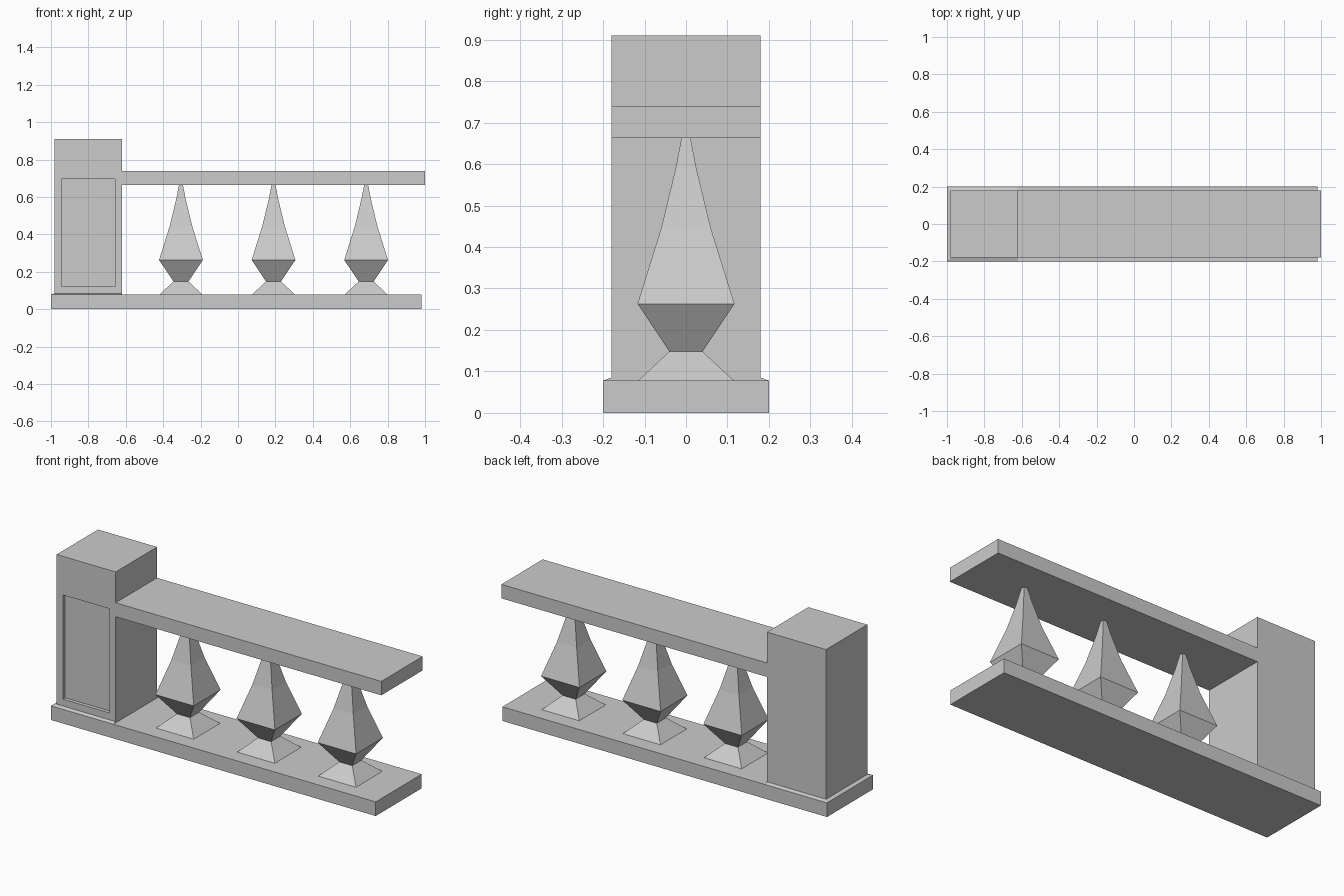
import bpy
import bmesh

if "Cube" in bpy.data.objects:
    bpy.data.objects.remove(bpy.data.objects["Cube"])


def loft(name, rings):
    """Stack of rectangles (x0, x1, half_y, z) joined into a closed solid."""
    bm = bmesh.new()
    loops = [[bm.verts.new(p) for p in ((a, -h, z), (b, -h, z), (b, h, z), (a, h, z))]
             for a, b, h, z in rings]
    for lo, hi in zip(loops, loops[1:]):
        for i in range(4):
            j = (i + 1) % 4
            bm.faces.new((lo[i], lo[j], hi[j], hi[i]))
    bm.faces.new(loops[0][::-1])
    bm.faces.new(loops[-1])
    bm.normal_update()
    mesh = bpy.data.meshes.new(name)
    bm.to_mesh(mesh)
    bm.free()
    obj = bpy.data.objects.new(name, mesh)
    bpy.context.collection.objects.link(obj)
    return obj


# Floor plinth and top rail
loft("plinth", [(-1.0, 0.98, 0.2, 0.0), (-1.0, 0.98, 0.2, 0.078)])
loft("hand_rail", [(-0.62, 1.0, 0.18, 0.663), (-0.62, 1.0, 0.18, 0.74)])

# Sloped skirt under the post
loft("post_skirt", [(-1.0, -0.62, 0.2, 0.078), (-0.98, -0.62, 0.18, 0.085)])

# End post with a recessed panel on the front
post = loft("end_post", [(-0.98, -0.62, 0.18, 0.085), (-0.98, -0.62, 0.18, 0.91)])
bm = bmesh.new()
bm.from_mesh(post.data)
front = min(bm.faces, key=lambda f: f.normal.y)
bmesh.ops.inset_individual(bm, faces=[front], thickness=0.053)
for v in front.verts:
    if v.co.z > 0.5:
        v.co.z = 0.697
bm.normal_update()
panel = bmesh.ops.extrude_discrete_faces(bm, faces=[front])["faces"][0]
for v in panel.verts:
    v.co.y += 0.02
bmesh.ops.recalc_face_normals(bm, faces=bm.faces)
bm.to_mesh(post.data)
bm.free()

# Three square balusters: (half width, height)
profile = [(0.115, 0.078), (0.04, 0.148), (0.117, 0.263),
           (0.06, 0.445), (0.025, 0.59), (0.011, 0.663)]
for i in range(3):
    x = -0.305 + i * 0.495
    loft(f"baluster_{i + 1}", [(x - w, x + w, w, z) for w, z in profile])
